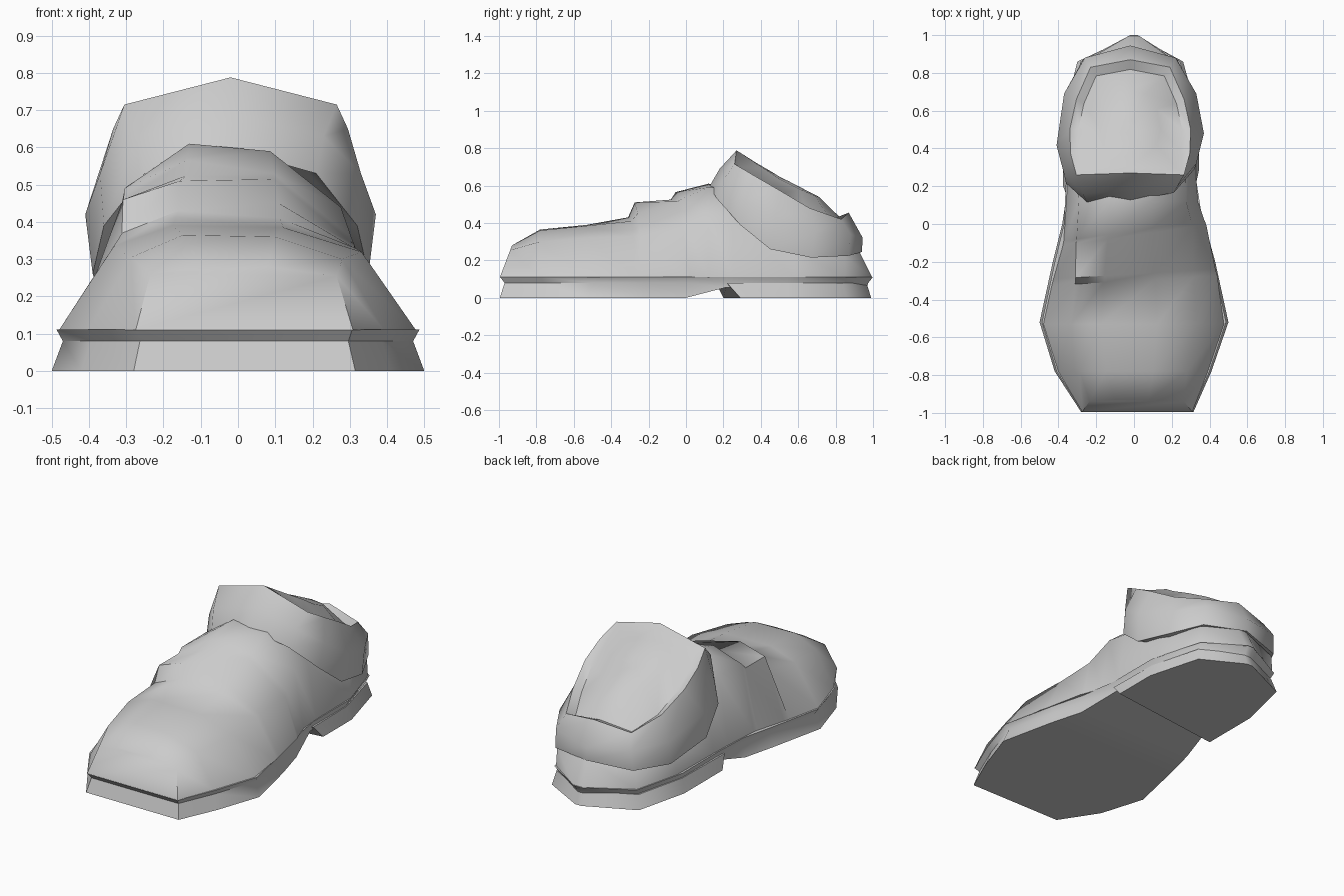
import bpy, bmesh, math

grey = bpy.data.materials.new("shoe_grey")
grey.diffuse_color = (0.6, 0.6, 0.6, 1)


def loft(name, rings, angle=38):
    """Skin closed rings of equal even point count, cap ends with quad strips."""
    bm = bmesh.new()
    vs = [[bm.verts.new(p) for p in r] for r in rings]
    n = len(rings[0])
    for a, b in zip(vs, vs[1:]):
        for i in range(n):
            j = (i + 1) % n
            bm.faces.new((a[i], a[j], b[j], b[i]))
    for r in (vs[0], vs[-1]):
        for i in range(n // 2 - 1):
            bm.faces.new((r[i], r[i + 1], r[n - 2 - i], r[n - 1 - i]))
    bmesh.ops.recalc_face_normals(bm, faces=bm.faces)
    me = bpy.data.meshes.new(name)
    bm.to_mesh(me)
    bm.free()
    me.materials.append(grey)
    ob = bpy.data.objects.new(name, me)
    bpy.context.collection.objects.link(ob)
    bpy.ops.object.select_all(action='DESELECT')
    ob.select_set(True)
    bpy.context.view_layer.objects.active = ob
    bpy.ops.object.shade_smooth_by_angle(angle=math.radians(angle))
    return ob


# Sole: stations of y, left x, right x, underside z (arched before the heel)
def sole_ring(y, xl, xr, zb):
    k, ky = (.93, .965) if zb else (1, 1)
    return [(xl * k, y * ky, zb), (xl * .94, y * .975, .08), (xl * .975, y, .112),
            (xr * .975, y, .112), (xr * .94, y * .975, .08), (xr * k, y * ky, zb)]


sole = [(-.995, -.28, .315, 0), (-.78, -.42, .41, 0),
        (-.52, -.5, .5, 0), (-.2, -.43, .43, 0), (0, -.38, .375, 0),
        (.22, -.37, .34, .055), (.55, -.37, .34, .055),
        (.86, -.29, .25, .055), (1.0, -.02, .02, .055)]
loft("sole", [sole_ring(*s) for s in sole], 50)

# Heel block with a slanted front
heel = [[(-.375, .2, 0), (-.36, .16, .078), (.33, .22, .078), (.345, .29, 0)]]
for y, xl, xr in [(.55, -.375, .345), (.86, -.3, .26), (.99, -.02, .02)]:
    heel.append([(xl, y, 0), (xl * .94, y * .975, .078),
                 (xr * .94, y * .975, .078), (xr, y, 0)])
loft("heel", heel, 50)


# Upper: y, left x, right x, shoulder ratio, left and right shoulder z,
# left and right crown z, lean, skew
def upper_ring(y, xl, xr, k, zl, zr, cl, cr, lean=0, skew=0):
    pts = [(xl * .98, .11), (xl * k, zl), (xl * .36, cl), (xr * .25, cr),
           (xr * k, zr), (xr * .98, .11)]
    return [(x, y + lean * (z - .11) + skew * x, z) for x, z in pts]


upper = [(-.995, -.28, .315, .84, .26, .255, .28, .28, .38),
         (-.78, -.41, .40, .70, .305, .30, .365, .36),
         (-.53, -.49, .487, .68, .335, .32, .39, .385),
         (-.30, -.445, .45, .70, .37, .33, .43, .41, 0, .06),
         (-.265, -.435, .44, .71, .46, .33, .51, .45, 0, .06),
         (-.06, -.385, .39, .80, .46, .34, .525, .515, 0, .15),
         (-.035, -.38, .38, .80, .49, .36, .565, .53, 0, .15),
         (.12, -.365, .345, .80, .50, .44, .61, .59),
         (.25, -.36, .335, .82, .45, .42, .60, .59),
         (.58, -.355, .33, .92, .25, .25, .42, .42),
         (.85, -.285, .245, .95, .22, .22, .30, .30),
         (.995, -.03, .03, 1, .24, .24, .25, .25, -.5)]
loft("upper", [upper_ring(*s) for s in upper], 55)


# Ankle cuff: half rings from front to back, mirrored to full rings;
# the left side may reach further forward
def full(half, k=1, dz=0, reach=0):
    left = [(-x, y - (reach * x / .37 if y < .5 else 0), z)
            for x, y, z in half[-2:0:-1]]
    return [(x * k - .02, .5 + (y - .5) * k, z + dz) for x, y, z in half + left]


hem = [(0, .125, .595), (.23, .165, .53), (.34, .29, .39), (.37, .45, .26),
       (.35, .67, .215), (.25, .87, .225), (0, .94, .245)]
bulge = [(0, .18, .69), (.25, .20, .63), (.35, .32, .53), (.39, .48, .42),
         (.35, .69, .35), (.24, .88, .34), (0, .945, .32)]
rim = [(0, .27, .788), (.285, .26, .715), (.315, .37, .65), (.32, .5, .575),
       (.285, .66, .48), (.21, .83, .42), (0, .87, .455)]
dome = [(0, .37, .725), (.1, .38, .715), (.14, .42, .69), (.16, .5, .635),
        (.14, .61, .58), (.08, .69, .545), (0, .71, .54)]
loft("ankle_cuff", [full(hem, .88, .01, .07), full(hem, 1, 0, .08),
                    full(bulge, 1, 0, .06), full(rim), full(rim, .86, -.02),
                    full(dome),
                    [(x * .2 - .016, .5 + (y - .5) * .2, .645 + (z - .63) * .2)
                     for x, y, z in full(dome)]], 60)
